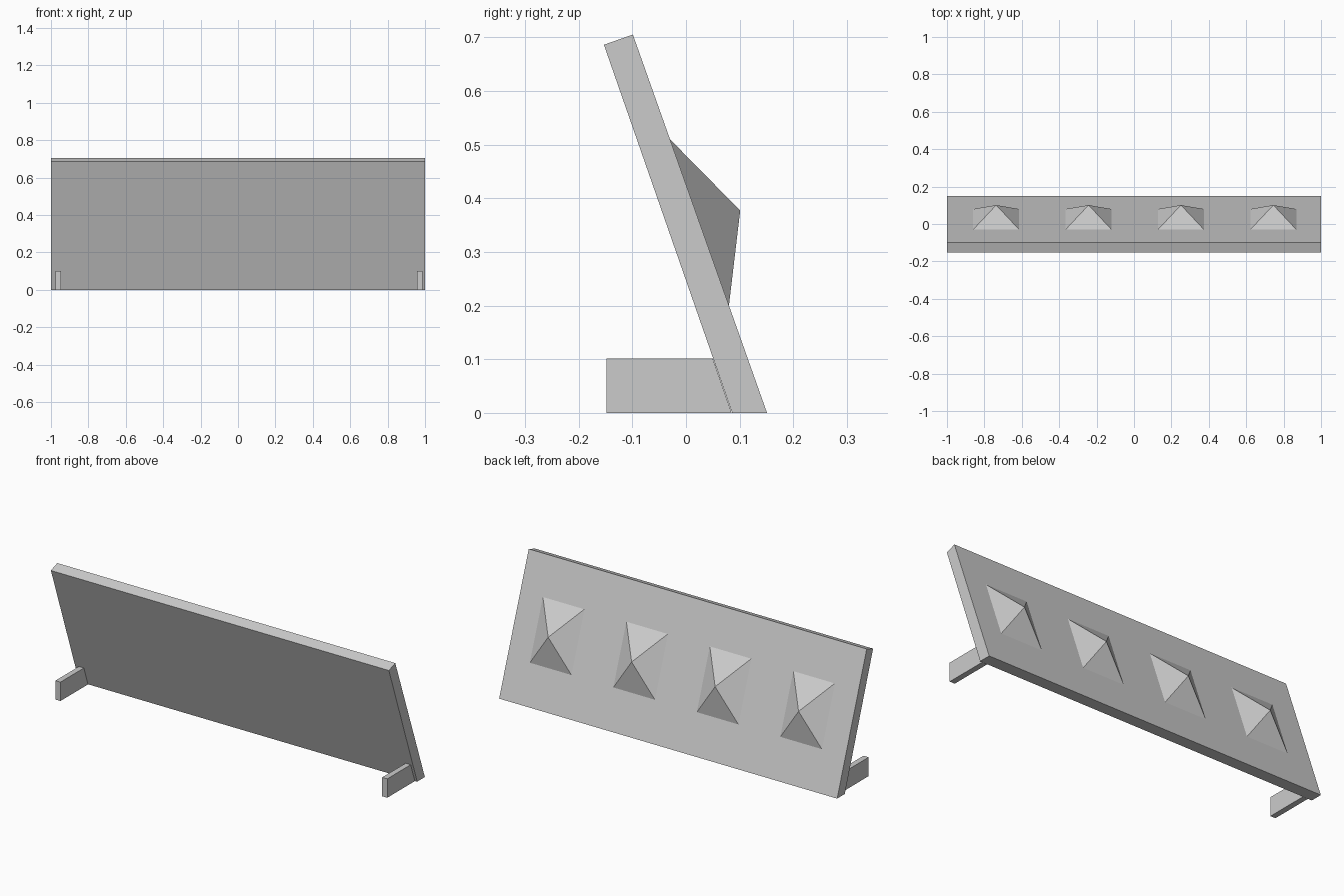
import bpy
import bmesh

cube = bpy.data.objects.get("Cube")
if cube:
    bpy.data.objects.remove(cube, do_unlink=True)

grey = bpy.data.materials.new("light grey")
grey.use_nodes = True
colour = (0.6, 0.6, 0.6, 1)
grey.diffuse_color = colour
grey.node_tree.nodes["Principled BSDF"].inputs["Base Color"].default_value = colour


def finish(name, bm):
    bmesh.ops.recalc_face_normals(bm, faces=bm.faces)
    mesh = bpy.data.meshes.new(name)
    bm.to_mesh(mesh)
    bm.free()
    mesh.materials.append(grey)
    obj = bpy.data.objects.new(name, mesh)
    bpy.context.collection.objects.link(obj)


def extrude_profile(name, profile, x0, x1):
    """Sweep a closed (y, z) side profile from x0 to x1."""
    bm = bmesh.new()
    face = bm.faces.new([bm.verts.new((x0, y, z)) for y, z in profile])
    result = bmesh.ops.extrude_face_region(bm, geom=[face])
    verts = [v for v in result["geom"] if isinstance(v, bmesh.types.BMVert)]
    bmesh.ops.translate(bm, verts=verts, vec=(x1 - x0, 0, 0))
    # extrusion can drop the starting cap, so put it back if it is open
    bmesh.ops.holes_fill(bm, edges=[e for e in bm.edges if e.is_boundary])
    finish(name, bm)


def pyramid(name, x, half_width=0.123):
    """Four-sided point standing on the sloping back of the panel."""
    bm = bmesh.new()
    low, high = (0.08, 0.2), (-0.03, 0.51)
    base = [bm.verts.new((x + s * half_width, y, z))
            for s, (y, z) in ((-1, low), (1, low), (1, high), (-1, high))]
    apex = bm.verts.new((x, 0.101, 0.377))
    bm.faces.new(base)
    for i in range(4):
        bm.faces.new((base[i], base[(i + 1) % 4], apex))
    finish(name, bm)


# Leaning panel, cut flat where it meets the ground
extrude_profile("panel", [(0.086, 0), (0.151, 0), (-0.099, 0.705), (-0.153, 0.686)], -1, 1)

# Feet reaching forward from the panel
foot = [(-0.148, 0), (0.085, 0), (0.05, 0.101), (-0.148, 0.101)]
for name, x in (("right_foot", -0.977), ("left_foot", 0.957)):
    extrude_profile(name, foot, x, x + 0.03)

# Row of pyramids on the back
for i in range(4):
    pyramid(f"back_pyramid_{i + 1}", 0.004 + (i - 1.5) * 0.494)
